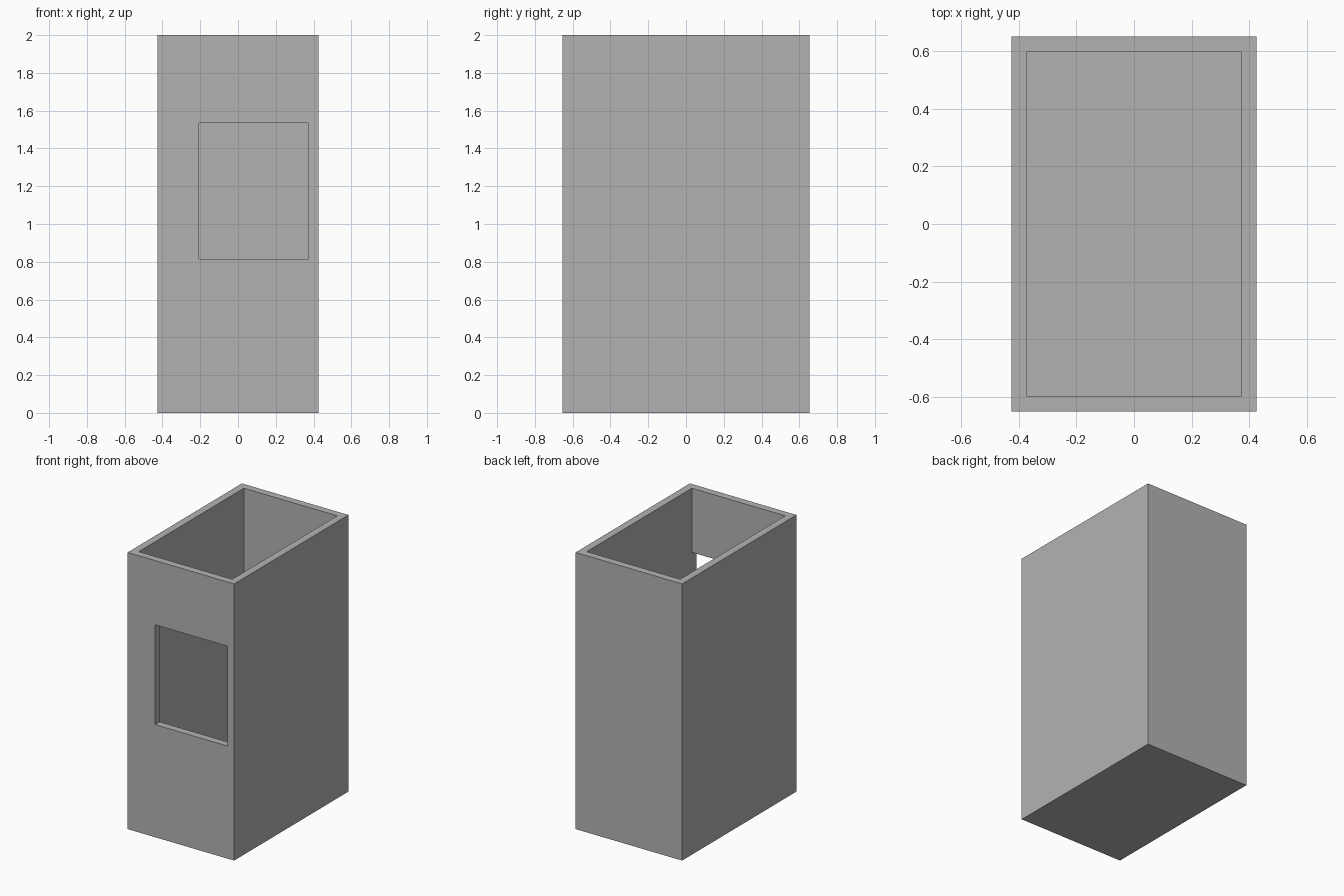
import bpy

if "Cube" in bpy.data.objects:
    bpy.data.objects.remove(bpy.data.objects["Cube"])

# Overall size, wall thickness and window opening
W, D, H, T = 0.852, 1.306, 2.0, 0.053
WIN_X = (-0.206, W / 2 - T)
WIN_Z = (0.814, 1.536)

grey = bpy.data.materials.new("plain grey")
grey.diffuse_color = (0.45, 0.45, 0.45, 1)
grey.use_nodes = True
grey.node_tree.nodes["Principled BSDF"].inputs["Base Color"].default_value = grey.diffuse_color


def box(name, x, y, z):
    """Axis-aligned box from (min, max) ranges."""
    bpy.ops.mesh.primitive_cube_add(size=1)
    ob = bpy.context.object
    ob.name = name
    for v in ob.data.vertices:
        v.co = [r[0] if c < 0 else r[1] for c, r in zip(v.co, (x, y, z))]
    ob.data.materials.append(grey)
    return ob


def cut(target, cutter):
    mod = target.modifiers.new(cutter.name, 'BOOLEAN')
    mod.operation = 'DIFFERENCE'
    mod.solver = 'EXACT'
    mod.object = cutter
    bpy.context.view_layer.objects.active = target
    bpy.ops.object.modifier_apply(modifier=mod.name)
    bpy.data.objects.remove(cutter)


# Open-topped casing with a solid floor
casing = box("casing", (-W / 2, W / 2), (-D / 2, D / 2), (0, H))
cut(casing, box("cavity", (-W / 2 + T, W / 2 - T), (-D / 2 + T, D / 2 - T), (T, H + 0.2)))

# Window through the front wall, flush with the inside of the right wall
cut(casing, box("window", WIN_X, (-D / 2 - 0.2, -D / 2 + T + 0.2), WIN_Z))
